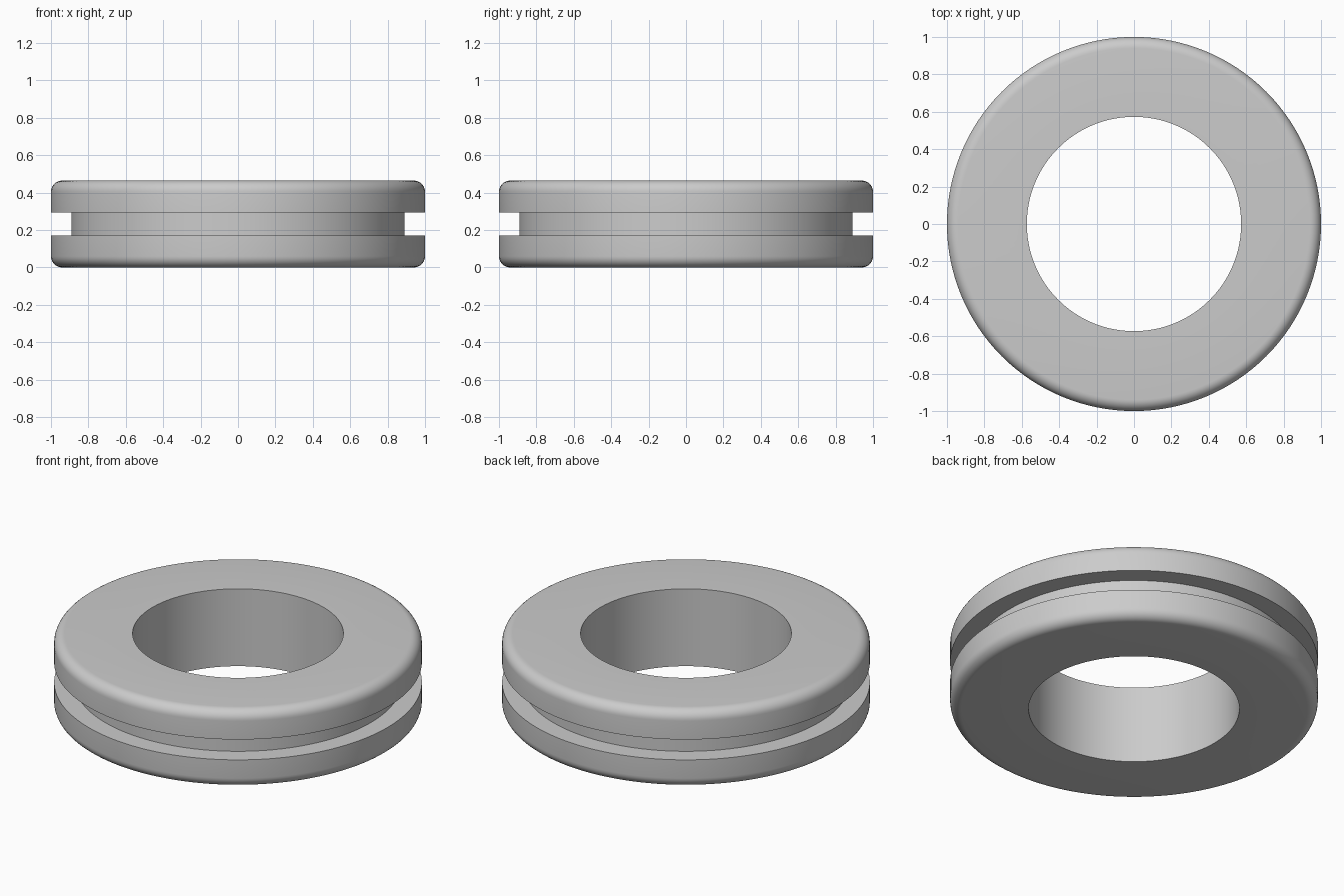
import bpy, bmesh
from math import sin, cos, pi, radians

cube = bpy.data.objects.get("Cube")
if cube:
    bpy.data.objects.remove(cube, do_unlink=True)

HEIGHT, OUTER, BORE = 0.464, 1.0, 0.573
GROOVE, GROOVE_LOW, GROOVE_HIGH = 0.89, 0.171, 0.293
FILLET, STEPS, SEGMENTS = 0.06, 8, 128


def fillet(z, start):
    """Quarter-circle points (radius, height) on the outer rim."""
    return [(OUTER - FILLET + FILLET * cos(start + pi / 2 * i / STEPS),
             z + FILLET * sin(start + pi / 2 * i / STEPS)) for i in range(STEPS + 1)]


# Cross-section: bore, lower flange, groove, upper flange
profile = [(BORE, 0)] + fillet(FILLET, -pi / 2)
profile += [(OUTER, GROOVE_LOW), (GROOVE, GROOVE_LOW), (GROOVE, GROOVE_HIGH), (OUTER, GROOVE_HIGH)]
profile += fillet(HEIGHT - FILLET, 0) + [(BORE, HEIGHT)]

# Revolve the section into a ring
bm = bmesh.new()
rings = []
for s in range(SEGMENTS):
    a = 2 * pi * s / SEGMENTS
    rings.append([bm.verts.new((r * cos(a), r * sin(a), z)) for r, z in profile])
for s in range(SEGMENTS):
    here, after = rings[s], rings[(s + 1) % SEGMENTS]
    for i in range(len(profile)):
        j = (i + 1) % len(profile)
        bm.faces.new((here[i], after[i], after[j], here[j]))
bmesh.ops.recalc_face_normals(bm, faces=bm.faces[:])
mesh = bpy.data.meshes.new("grommet_ring")
bm.to_mesh(mesh)
bm.free()

ring = bpy.data.objects.new("grommet_ring", mesh)
bpy.context.collection.objects.link(ring)

# Plain grey material
grey = bpy.data.materials.new("light_grey")
grey.use_nodes = True
colour = (0.6, 0.6, 0.6, 1)
grey.diffuse_color = colour
for node in grey.node_tree.nodes:
    if node.type == 'BSDF_PRINCIPLED':
        node.inputs["Base Color"].default_value = colour
mesh.materials.append(grey)

# Smooth curves, crisp groove and bore edges
bpy.ops.object.select_all(action='DESELECT')
ring.select_set(True)
bpy.context.view_layer.objects.active = ring
bpy.ops.object.shade_smooth_by_angle(angle=radians(30))
